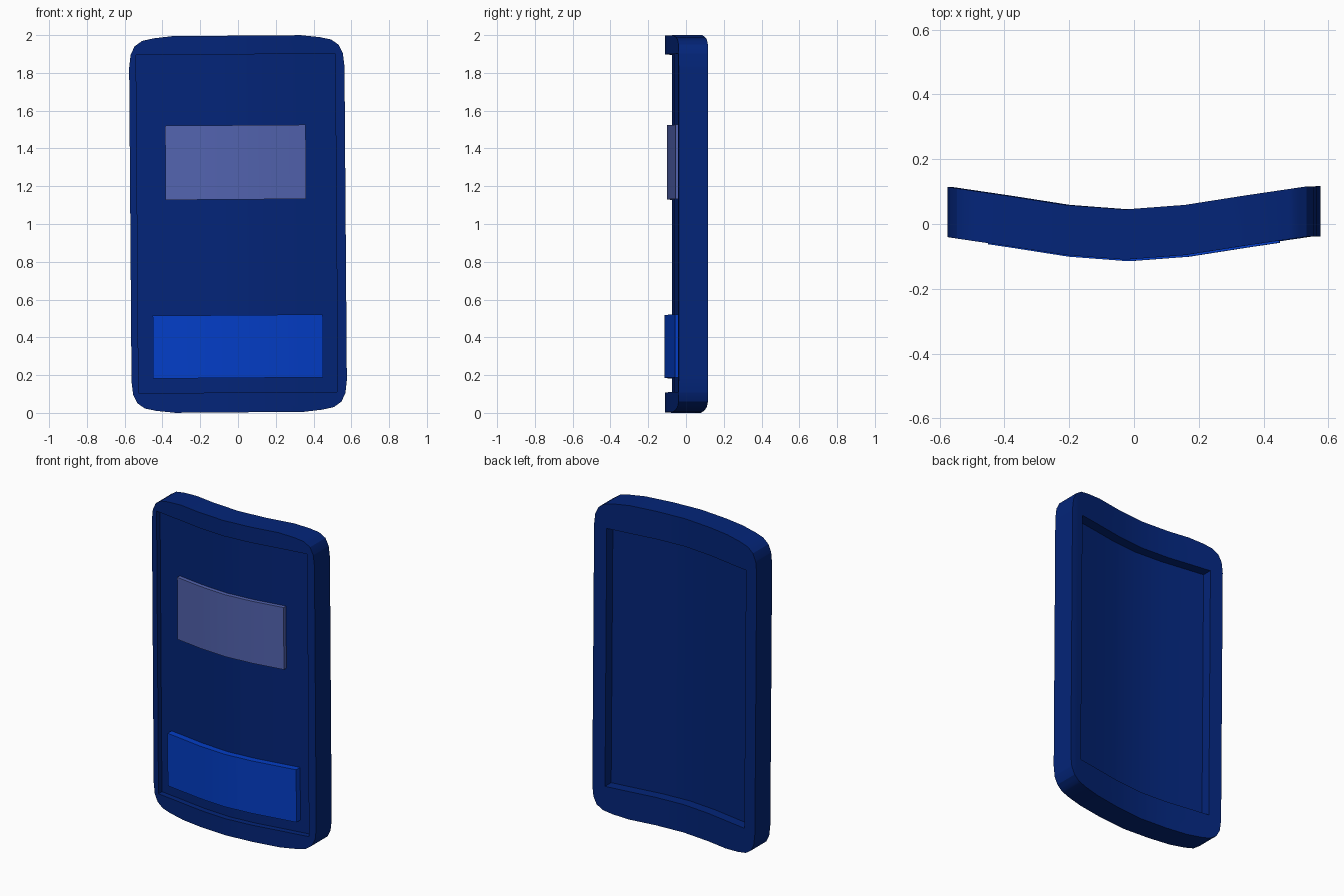
import bpy, bmesh
from mathutils import Matrix

if "Cube" in bpy.data.objects:
    bpy.data.objects.remove(bpy.data.objects["Cube"])

CREASE = -0.02
STEPS = [(0, 0), (0.185, 0.014), (0.37, 0.043), (0.56, 0.071), (0.75, 0.075)]
STATIONS = [CREASE + s * d for d, _ in STEPS[:4] for s in ((1, -1) if d else (1,))]
TILT = Matrix.Translation((0, 0, 1)) @ Matrix.Rotation(-0.0075, 4, 'Y') @ Matrix.Translation((0, 0, -1))


def bend(x):
    """Backward sweep of the shield at a given x."""
    d = abs(x - CREASE)
    for (a, ya), (b, yb) in zip(STEPS, STEPS[1:]):
        if d <= b:
            return ya + (yb - ya) * (d - a) / (b - a)
    return STEPS[-1][1]


def curved_slab(name, outline, y0, y1, color, recesses=()):
    """Extrude an x-z outline, sink rectangular recesses, then bend it."""
    bm = bmesh.new()
    face = bm.faces.new([bm.verts.new((x, y0, z)) for x, z in outline])
    new = bmesh.ops.extrude_face_region(bm, geom=[face], use_keep_orig=True)["geom"]
    bmesh.ops.translate(bm, vec=(0, y1 - y0, 0), verts=[v for v in new if isinstance(v, bmesh.types.BMVert)])

    cuts = [((x, 0, 0), (1, 0, 0)) for x in STATIONS]
    for _, xa, xb, za, zb, _ in recesses:
        cuts += [((x, 0, 0), (1, 0, 0)) for x in (xa, xb)]
        cuts += [((0, 0, z), (0, 0, 1)) for z in (za, zb)]
    for co, no in cuts:
        bmesh.ops.bisect_plane(bm, geom=bm.verts[:] + bm.edges[:] + bm.faces[:],
                               dist=1e-5, plane_co=co, plane_no=no)

    for level, xa, xb, za, zb, shift in recesses:
        inside = []
        for f in bm.faces:
            c = f.calc_center_median()
            if abs(c.y - level) < 1e-4 and xa < c.x < xb and za < c.z < zb:
                inside.append(f)
        new = bmesh.ops.extrude_face_region(bm, geom=inside)["geom"]
        bmesh.ops.translate(bm, vec=(0, shift, 0),
                            verts=[v for v in new if isinstance(v, bmesh.types.BMVert)])
        # Open the recess by removing the faces left at the surface
        covers = [f for f in inside if f.is_valid]
        if covers:
            bmesh.ops.delete(bm, geom=covers, context='FACES')

    for v in bm.verts:
        v.co.y += bend(v.co.x)
    bm.transform(TILT)
    bmesh.ops.recalc_face_normals(bm, faces=bm.faces)
    if bm.calc_volume(signed=True) < 0:
        bmesh.ops.reverse_faces(bm, faces=bm.faces)

    mesh = bpy.data.meshes.new(name)
    bm.to_mesh(mesh)
    bm.free()
    obj = bpy.data.objects.new(name, mesh)
    bpy.context.collection.objects.link(obj)
    mat = bpy.data.materials.new(name + "_color")
    mat.diffuse_color = (*color, 1)
    mat.use_nodes = True
    mat.node_tree.nodes["Principled BSDF"].inputs["Base Color"].default_value = mat.diffuse_color
    mesh.materials.append(mat)
    bpy.ops.object.select_all(action='DESELECT')
    obj.select_set(True)
    bpy.context.view_layer.objects.active = obj
    bpy.ops.object.shade_smooth_by_angle(angle=0.5)
    return obj


def rect(xa, xb, za, zb):
    return [(xa, za), (xb, za), (xb, zb), (xa, zb)]


# Shield body: rounded outline, recessed on the front and the back
FRONT, BACK = -0.11, 0.045
corner = [(0.57, 0.83), (0.562, 0.90), (0.54, 0.945), (0.50, 0.973), (0.44, 0.986), (0.34, 0.997)]
top = corner + [(-x, z) for x, z in reversed(corner)]
outline = [(x, 1 + z) for x, z in top] + [(-x, 1 - z) for x, z in top]
curved_slab("shield_body", outline, FRONT, BACK, (0.001, 0.018, 0.19),
            [(FRONT, -0.533, 0.521, 0.108, 1.898, 0.035),
             (BACK, -0.487, 0.487, 0.18, 1.82, -0.062)])

# Viewing window and lower plate on the front panel
curved_slab("viewing_window", rect(-0.382, 0.362, 1.13, 1.523), -0.10, -0.06, (0.085, 0.125, 0.43))
curved_slab("lower_plate", rect(-0.455, 0.445, 0.185, 0.518), -0.115, -0.06, (0.001, 0.047, 0.57))
